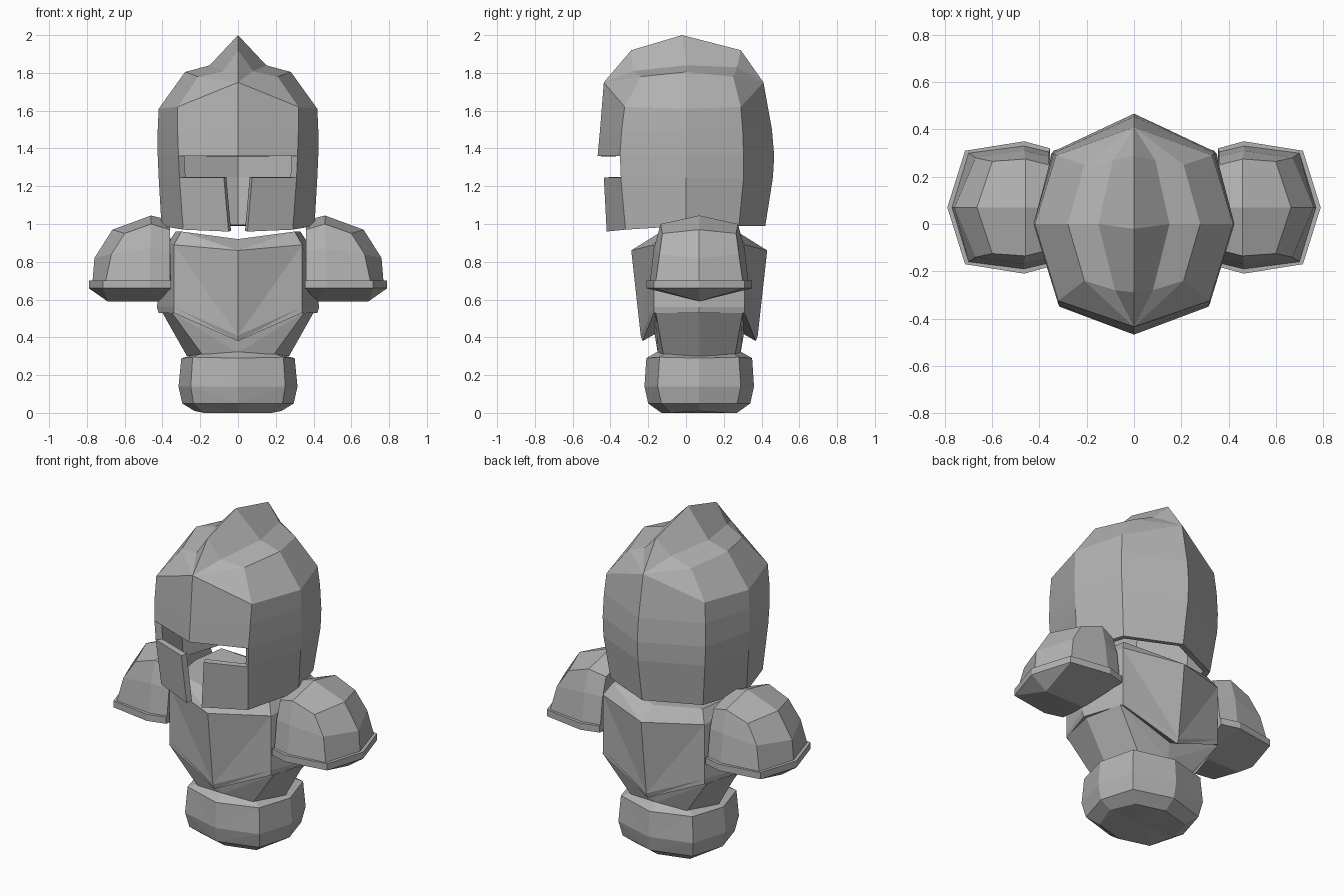
import bpy, bmesh

if "Cube" in bpy.data.objects:
    bpy.data.objects.remove(bpy.data.objects["Cube"])

steel = bpy.data.materials.new("plain steel grey")
steel.diffuse_color = (0.45, 0.45, 0.45, 1)
steel.use_nodes = True
steel.node_tree.nodes["Principled BSDF"].inputs["Base Color"].default_value = steel.diffuse_color


def build(name, points, faces, thickness=0):
    """Make a part from its right half, mirrored across x = 0."""
    bm = bmesh.new()
    for side in (1, -1):
        vs = {k: bm.verts.new((side * p[0], p[1], p[2])) for k, p in points.items()}
        for f in faces:
            bm.faces.new([vs[k] for k in f][::side])
    bmesh.ops.remove_doubles(bm, verts=bm.verts, dist=0.0005)
    bmesh.ops.recalc_face_normals(bm, faces=bm.faces)
    mesh = bpy.data.meshes.new(name)
    bm.to_mesh(mesh)
    bm.free()
    mesh.materials.append(steel)
    ob = bpy.data.objects.new(name, mesh)
    bpy.context.collection.objects.link(ob)
    if thickness:
        mod = ob.modifiers.new("plate thickness", 'SOLIDIFY')
        mod.thickness, mod.offset, mod.use_even_offset = thickness, -1, True
    return ob


def loft(name, rings, cy=0.07):
    """Eight-sided body; each ring is front(depth, z), corner(x, depth, z), side(x, z)."""
    pts, faces = {}, []
    for i, ((fd, fz), (kx, kd, kz), (sx, sz)) in enumerate(rings):
        ring = [(0, cy - fd, fz), (kx, cy - kd, kz), (sx, cy, sz),
                (kx, cy + kd, kz), (0, cy + fd, fz)]
        pts.update({(i, j): p for j, p in enumerate(ring)})
    for i in range(len(rings) - 1):
        for j in range(4):
            a, b, c, d = (i, j), (i, j + 1), (i + 1, j + 1), (i + 1, j)
            if j < 2:       # creases run from upper corner to lower centre
                faces += [(a, b, d), (b, c, d)] if j == 0 else [(a, b, c, d)]
            elif j == 3:
                faces += [(a, b, c), (a, c, d)]
            else:
                faces.append((a, b, c, d))
    for i in (0, len(rings) - 1):   # caps
        pts[i, 'c'] = (0, cy, rings[i][0][1])
        faces += [((i, 'c'), (i, j), (i, j + 1)) for j in range(4)]
    return build(name, pts, faces)


# Breastplate with pointed lower rim, front and back
loft("breastplate", [
    [(0.24, 0.92), (0.30, 0.20, 0.96), (0.33, 0.96)],
    [(0.36, 0.86), (0.34, 0.24, 0.89), (0.37, 0.90)],
    [(0.31, 0.41), (0.34, 0.24, 0.56), (0.43, 0.56)],
    [(0.30, 0.38), (0.34, 0.24, 0.53), (0.42, 0.53)],
    [(0.23, 0.42), (0.33, 0.21, 0.53), (0.38, 0.53)]])

# Tapering abdomen
loft("abdomen", [
    [(0.25, 0.50), (0.35, 0.23, 0.53), (0.40, 0.53)],
    [(0.22, 0.32), (0.19, 0.19, 0.31), (0.27, 0.30)]])

# Rounded hip block
loft("hips", [
    [(0.21, 0.33), (0.19, 0.18, 0.315), (0.26, 0.30)],
    [(0.28, 0.29), (0.24, 0.21, 0.295), (0.30, 0.29)],
    [(0.29, 0.14), (0.25, 0.22, 0.14), (0.315, 0.14)],
    [(0.27, 0.05), (0.235, 0.20, 0.05), (0.295, 0.05)],
    [(0.20, 0.00), (0.18, 0.15, 0.00), (0.23, 0.01)]])

# Helmet shell: columns run front, front corner, side, back corner, back
columns = [
    [(0, -.435, 1.75), (0, -.455, 1.50), (0, -.468, 1.36), (.075, -.435, 1.245), (.05, -.42, .96)],
    [(.32, -.325, 1.62), (.32, -.34, 1.50), (.315, -.35, 1.36), (.31, -.345, 1.245), (.29, -.32, .97)],
    [(.42, 0, 1.61), (.425, 0, 1.50), (.425, 0, 1.36), (.42, 0, 1.245), (.405, 0, .99)],
    [(.33, .29, 1.62), (.34, .30, 1.50), (.345, .305, 1.36), (.34, .305, 1.245), (.31, .28, .99)],
    [(0, .41, 1.75), (0, .455, 1.50), (0, .467, 1.36), (0, .46, 1.245), (0, .42, .99)]]
pts = {(c, r): p for c, col in enumerate(columns) for r, p in enumerate(col)}
faces = [((c, r), (c + 1, r), (c + 1, r + 1), (c, r + 1))
         for c in range(4) for r in range(4) if (c, r) != (0, 2)]   # gap is the eye slit

# Helmet crown: central ridge, ridge foot, and dome shoulder arcs
arcs = {'r': [(0, -.29, 1.92), (0, -.02, 2.0), (0, .29, 1.92)],
        's': [(.08, -.28, 1.81), (.15, 0, 1.84), (.09, .27, 1.83)],
        'u': [(.21, -.24, 1.78), (.28, 0, 1.805), (.21, .25, 1.78)]}
for k, arc in arcs.items():
    pts.update({(k, i): p for i, p in enumerate(arc)})
lower = [(1, 0), (2, 0), (3, 0)]
rows = [[(k, i) for i in range(3)] for k in 'rsu'] + [lower]
for up, lo in zip(rows, rows[1:]):
    faces += [((0, 0), lo[0], up[0]), (up[2], lo[2], (4, 0))]
    faces += [(up[i], lo[i], lo[i + 1], up[i + 1]) for i in range(2)]
build("helmet", pts, faces, 0.035)


# Shoulder guards: half-domes, open ends closed against the chest
def half_ring(z, inner, shoulder, corner, side):
    """Ring points from inner front, around the outside, to inner back."""
    front = [inner, shoulder, corner]
    return ([(x, 0.07 - d, z + dz) for x, d, dz in front] + [(side[0], 0.07, z + side[1])]
            + [(x, 0.07 + d, z + dz) for x, d, dz in front[::-1]])


rings = [
    half_ring(0.95, (.36, .18, .02), (.46, .205, .05), (.60, .195, 0), (.665, .02)),
    half_ring(0.83, (.36, .215, .03), (.465, .24, .04), (.67, .21, .01), (.76, -.01)),
    half_ring(0.70, (.36, .235, 0), (.465, .26, 0), (.70, .23, 0), (.77, 0)),
    half_ring(0.70, (.355, .25, 0), (.465, .28, 0), (.715, .24, 0), (.79, 0)),
    half_ring(0.66, (.355, .25, 0), (.465, .28, 0), (.715, .24, 0), (.79, 0))]
pts = {(i, j): p for i, ring in enumerate(rings) for j, p in enumerate(ring)}
pts.update({'t0': (.36, .07, 1.02), 't1': (.46, .07, 1.045),
            'b0': (.42, .07, .59), 'b1': (.69, .07, .59)})
faces = [((i, j), (i, j + 1), (i + 1, j + 1), (i + 1, j)) for i in range(4) for j in range(6)]
faces += [('t0', 't1', (0, 1), (0, 0)), ('t1', (0, 3), (0, 2), (0, 1)),
          ('t0', (0, 6), (0, 5), 't1'), ('t1', (0, 5), (0, 4), (0, 3)),
          ((4, 0), (4, 1), 'b0'), ((4, 1), (4, 2), 'b1', 'b0'), ((4, 2), (4, 3), 'b1'),
          ((4, 3), (4, 4), 'b1'), ((4, 4), (4, 5), 'b0', 'b1'), ((4, 5), (4, 6), 'b0'),
          ('t0', *[(i, 0) for i in range(5)], 'b0', *[(i, 6) for i in range(4, -1, -1)])]
build("shoulder_guards", pts, faces)
